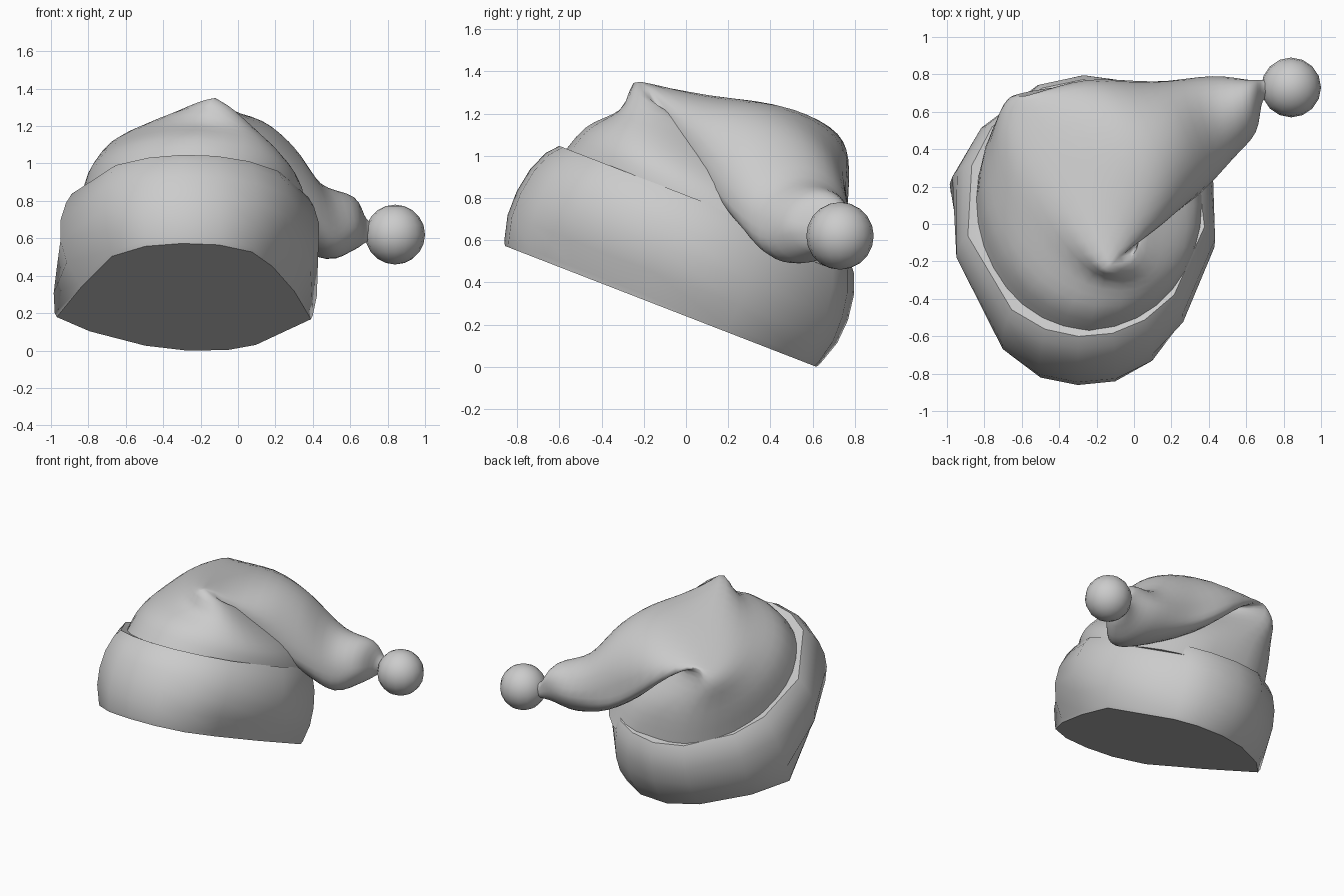
import bpy, bmesh
from math import sin, cos, pi, radians, atan2
from mathutils import Vector

if "Cube" in bpy.data.objects:
    bpy.data.objects.remove(bpy.data.objects["Cube"])

V = Vector


def loft(name, rings, angle=50):
    """Skin a list of equal-length rings and cap both ends."""
    bm = bmesh.new()
    rows = [[bm.verts.new(p) for p in r] for r in rings]
    n = len(rows[0])
    for a, b in zip(rows, rows[1:]):
        for i in range(n):
            j = (i + 1) % n
            bm.faces.new((a[i], a[j], b[j], b[i]))
    bm.faces.new(rows[0][::-1])
    bm.faces.new(rows[-1])
    bmesh.ops.recalc_face_normals(bm, faces=bm.faces)
    me = bpy.data.meshes.new(name)
    bm.to_mesh(me)
    bm.free()
    ob = bpy.data.objects.new(name, me)
    bpy.context.collection.objects.link(ob)
    smooth(ob, angle)
    return ob


def smooth(ob, angle):
    bpy.ops.object.select_all(action='DESELECT')
    ob.select_set(True)
    bpy.context.view_layer.objects.active = ob
    bpy.ops.object.shade_smooth_by_angle(angle=radians(angle))


def spline(pts, steps):
    """Catmull-Rom through points (plain vectors)."""
    out = []
    for i in range(len(pts) - 1):
        b, c = pts[i], pts[i + 1]
        a = pts[i - 1] if i else b * 2 - c
        d = pts[i + 2] if i + 2 < len(pts) else c * 2 - b
        for s in range(steps):
            t = s / steps
            out.append(0.5 * (2 * b + (c - a) * t + (2 * a - 5 * b + 4 * c - d) * t * t
                              + (3 * b - a - 3 * c + d) * t ** 3))
    return out + [pts[-1]]


def cloth(name, sections, n=32, steps=4):
    """Loft soft oval sections, each given by four opposite points."""
    tracks = [spline([V(s[k]) for s in sections], steps) for k in range(4)]
    rings = []
    for f, t, b, u in zip(*tracks):
        c = (f + b) / 2
        ring = []
        for i in range(n):
            a = 2 * pi * i / n
            side = (t if sin(a) >= 0 else u) - c
            ring.append(c + (f - b) / 2 * cos(a) + side * abs(sin(a)) ** 0.9)
        rings.append(ring)
    return loft(name, rings, 80)


# Tilted fur brim: plan outline of the opening, rounding out towards its top
outline = [(-0.3, -0.87), (-0.5, -0.83), (-0.68, -0.69), (-0.85, -0.25), (-0.98, 0.16),
           (-0.8, 0.36), (-0.5, 0.56), (-0.27, 0.63), (-0.05, 0.62), (0.1, 0.55),
           (0.4, 0.19), (0.31, -0.2), (0.19, -0.55), (0.08, -0.75), (-0.1, -0.85)]
axis = V((0, 0.365, 0.931))
rings = []
# height, scale, roundness
for h, s, k in [(0, 0.985, 0), (0.025, 1.0, 0), (0.14, 1.02, 0.4), (0.26, 1.01, 0.7),
                (0.38, 0.98, 0.85), (0.48, 0.93, 0.9), (0.535, 0.87, 1), (0.525, 0.8, 1)]:
    ring = []
    for x, y in outline:
        dx, dy = x + 0.26, y + 0.11
        a = atan2(dy / 0.79, dx / 0.74)
        x = -0.26 + s * (dx + (0.74 * cos(a) - dx) * k)
        y = -0.11 + s * (dy + (0.79 * sin(a) - dy) * k)
        ring.append(V((x, y, 0.577 - 0.388 * (y + 0.87))) + axis * h)
    rings.append(ring)
loft("fur_brim", rings)

# Crown and drooping end in one cloth: rises from the brim, pinches into a
# diagonal ridge, then folds over and narrows to the pompom
# (front, outer, back, inner points of each section)
cloth("crown", [
    [(-0.25, -0.63, 0.95), (-0.85, 0.12, 0.7), (-0.2, 0.72, 0.45), (0.38, 0.12, 0.68)],
    [(-0.22, -0.48, 1.13), (-0.8, 0.2, 0.95), (-0.33, 0.72, 0.75), (0.32, 0.1, 0.88)],
    [(-0.16, -0.31, 1.22), (-0.64, 0.25, 1.14), (-0.56, 0.69, 1.0), (0.1, 0.1, 1.07)],
    [(-0.12, -0.22, 1.35), (-0.36, 0.25, 1.24), (-0.56, 0.69, 1.12), (-0.05, 0.25, 1.08)],
    [(0.12, -0.02, 1.07), (0.0, 0.36, 1.25), (-0.25, 0.77, 0.98), (0.0, 0.4, 0.8)],
    [(0.36, 0.17, 0.81), (0.22, 0.48, 1.13), (0.1, 0.76, 0.75), (0.25, 0.5, 0.59)],
    [(0.53, 0.35, 0.66), (0.43, 0.54, 0.9), (0.42, 0.79, 0.68), (0.47, 0.54, 0.49)],
    [(0.65, 0.49, 0.66), (0.62, 0.64, 0.82), (0.62, 0.77, 0.69), (0.62, 0.64, 0.54)],
    [(0.69, 0.66, 0.64), (0.69, 0.72, 0.7), (0.69, 0.77, 0.64), (0.69, 0.72, 0.58)],
    [(0.76, 0.68, 0.63), (0.76, 0.73, 0.68), (0.76, 0.78, 0.63), (0.76, 0.73, 0.58)]])

# Pompom
bpy.ops.mesh.primitive_uv_sphere_add(segments=16, ring_count=10, radius=0.16,
                                     location=(0.84, 0.73, 0.62))
ball = bpy.context.object
ball.name = "pompom"
smooth(ball, 60)
